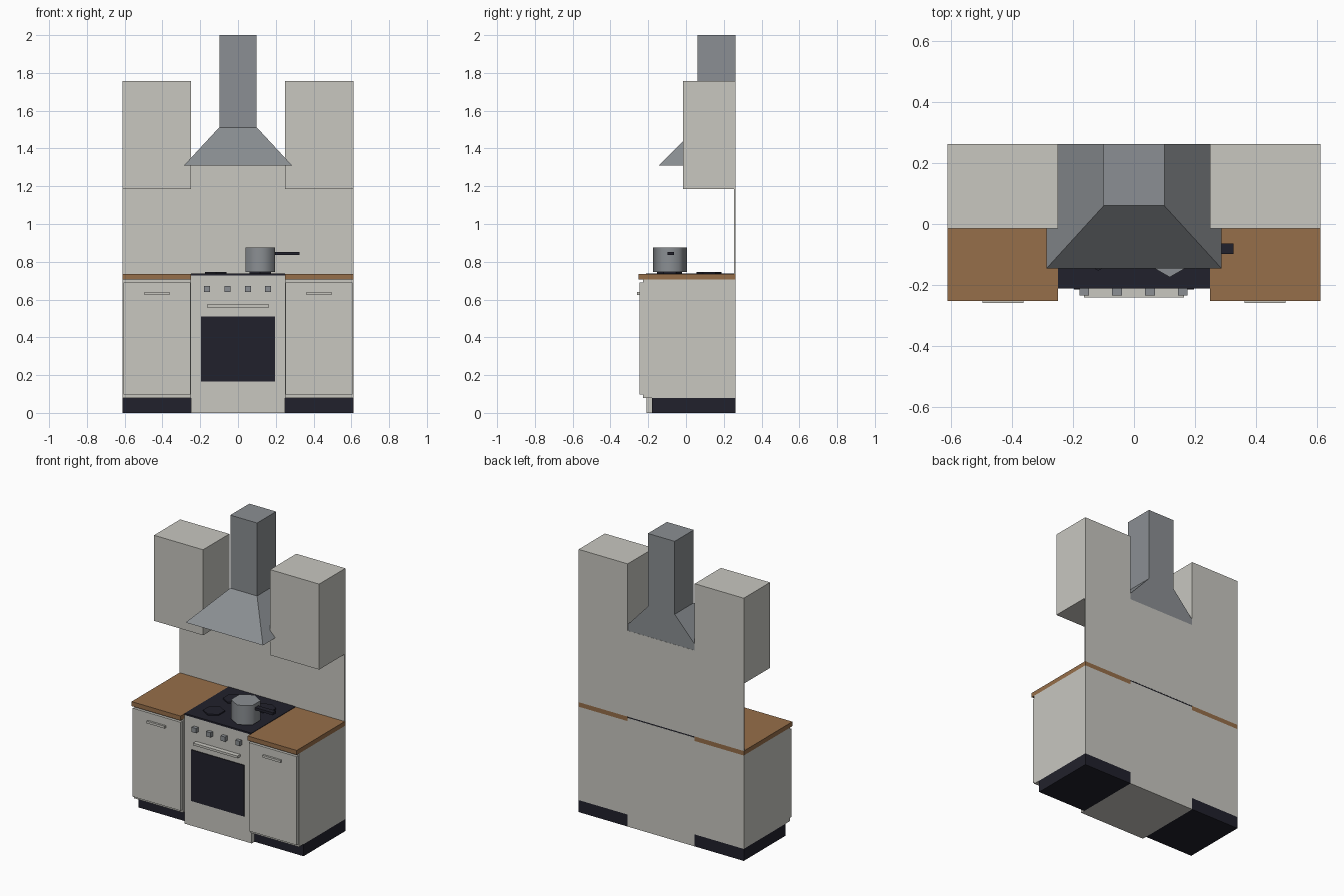
import bpy
import bmesh
import math
from mathutils import Matrix

cube = bpy.data.objects.get("Cube")
if cube:
    bpy.data.objects.remove(cube, do_unlink=True)


def material(name, rgb):
    m = bpy.data.materials.new(name)
    m.use_nodes = True
    color = (*rgb, 1)
    m.diffuse_color = color
    m.node_tree.nodes["Principled BSDF"].inputs["Base Color"].default_value = color
    return m


cream = material("warm light grey", (0.578, 0.571, 0.527))
wood = material("brown wood", (0.305, 0.156, 0.067))
dark = material("near black", (0.0152, 0.0152, 0.025))
steel = material("steel grey", (0.258, 0.275, 0.292))


def finish(name, bm, mat):
    bmesh.ops.recalc_face_normals(bm, faces=bm.faces)
    mesh = bpy.data.meshes.new(name)
    bm.to_mesh(mesh)
    bm.free()
    mesh.materials.append(mat)
    obj = bpy.data.objects.new(name, mesh)
    bpy.context.collection.objects.link(obj)
    return obj


def box(name, x, y, z, mat):
    """Box from (min, max) ranges on each axis."""
    bm = bmesh.new()
    size = [b - a for a, b in (x, y, z)]
    mid = [(a + b) / 2 for a, b in (x, y, z)]
    bmesh.ops.create_cube(bm, size=1, matrix=Matrix.Translation(mid) @ Matrix.Diagonal((*size, 1)))
    return finish(name, bm, mat)


def hexagon(name, x, y, z, radius, mat):
    """Six-sided prism with a corner pointing to the front."""
    bm = bmesh.new()
    place = Matrix.Translation((x, y, sum(z) / 2)) @ Matrix.Rotation(math.pi / 2, 4, "Z")
    bmesh.ops.create_cone(bm, cap_ends=True, segments=6, radius1=radius, radius2=radius,
                          depth=z[1] - z[0], matrix=place)
    # Put a corner on the y axis whatever the primitive's starting angle
    if not any(abs(v.co.x - x) < 1e-4 for v in bm.verts):
        bmesh.ops.rotate(bm, verts=bm.verts, cent=(x, y, 0), matrix=Matrix.Rotation(math.pi / 6, 3, "Z"))
    return finish(name, bm, mat)


BACK = 0.262
INNER, OUTER = 0.248, 0.611

# Cabinets on both sides of the stove
for side, s in (("left", 1), ("right", -1)):
    def span(a, b):
        return tuple(sorted((s * a, s * b)))
    full = span(INNER, OUTER)
    box(side + "_plinth", full, (-0.18, BACK), (0, 0.08), dark)
    box(side + "_base_cabinet", full, (-0.228, BACK), (0.08, 0.705), cream)
    box(side + "_door", span(INNER + 0.004, OUTER - 0.004), (-0.246, -0.228), (0.098, 0.69), cream)
    box(side + "_door_handle", span(0.362, 0.495), (-0.259, -0.246), (0.624, 0.639), cream)
    box(side + "_counter", full, (-0.252, BACK), (0.705, 0.735), wood)
    box(side + "_wall_cabinet", full, (-0.015, BACK), (1.185, 1.757), cream)

box("backsplash", (-OUTER, OUTER), (0.255, BACK), (0.735, 1.31), cream)

# Stove
box("stove_body", (-INNER, INNER), (-0.21, BACK), (0, 0.727), cream)
box("cooktop", (-INNER, INNER), (-0.211, BACK - 0.001), (0.727, 0.738), dark)
box("oven_window", (-0.196, 0.196), (-0.215, -0.209), (0.167, 0.51), dark)
box("oven_handle", (-0.164, 0.164), (-0.24, -0.209), (0.558, 0.573), cream)
for i in range(4):
    x = -0.163 + i * 0.1075
    box(f"knob_{i + 1}", (x - 0.016, x + 0.016), (-0.234, -0.209), (0.64, 0.672), steel)
for row, y in (("front", -0.087), ("back", 0.122)):
    for side, x in (("left", 0.117), ("right", -0.117)):
        hexagon(f"{row}_{side}_burner", x, y, (0.737, 0.746), 0.066, dark)

# Cooking pot
pot = hexagon("pot", 0.117, -0.084, (0.746, 0.876), 0.09, steel)
bpy.context.view_layer.objects.active = pot
pot.select_set(True)
bpy.ops.object.shade_smooth_by_angle(angle=math.radians(65))
box("pot_handle", (0.19, 0.326), (-0.098, -0.064), (0.835, 0.852), dark)

# Extractor hood: flared skirt below a square chimney
bm = bmesh.new()
rings = []
for half, front, z in ((0.286, -0.145, 1.31), (0.099, 0.06, 1.512), (0.099, 0.06, 2.0)):
    back = BACK - 0.001
    corners = ((-half, front), (half, front), (half, back), (-half, back))
    rings.append([bm.verts.new((x, y, z)) for x, y in corners])
for low, high in zip(rings, rings[1:]):
    for i in range(4):
        j = (i + 1) % 4
        bm.faces.new((low[i], low[j], high[j], high[i]))
bm.faces.new(rings[0])
bm.faces.new(rings[-1])
finish("extractor_hood", bm, steel)
